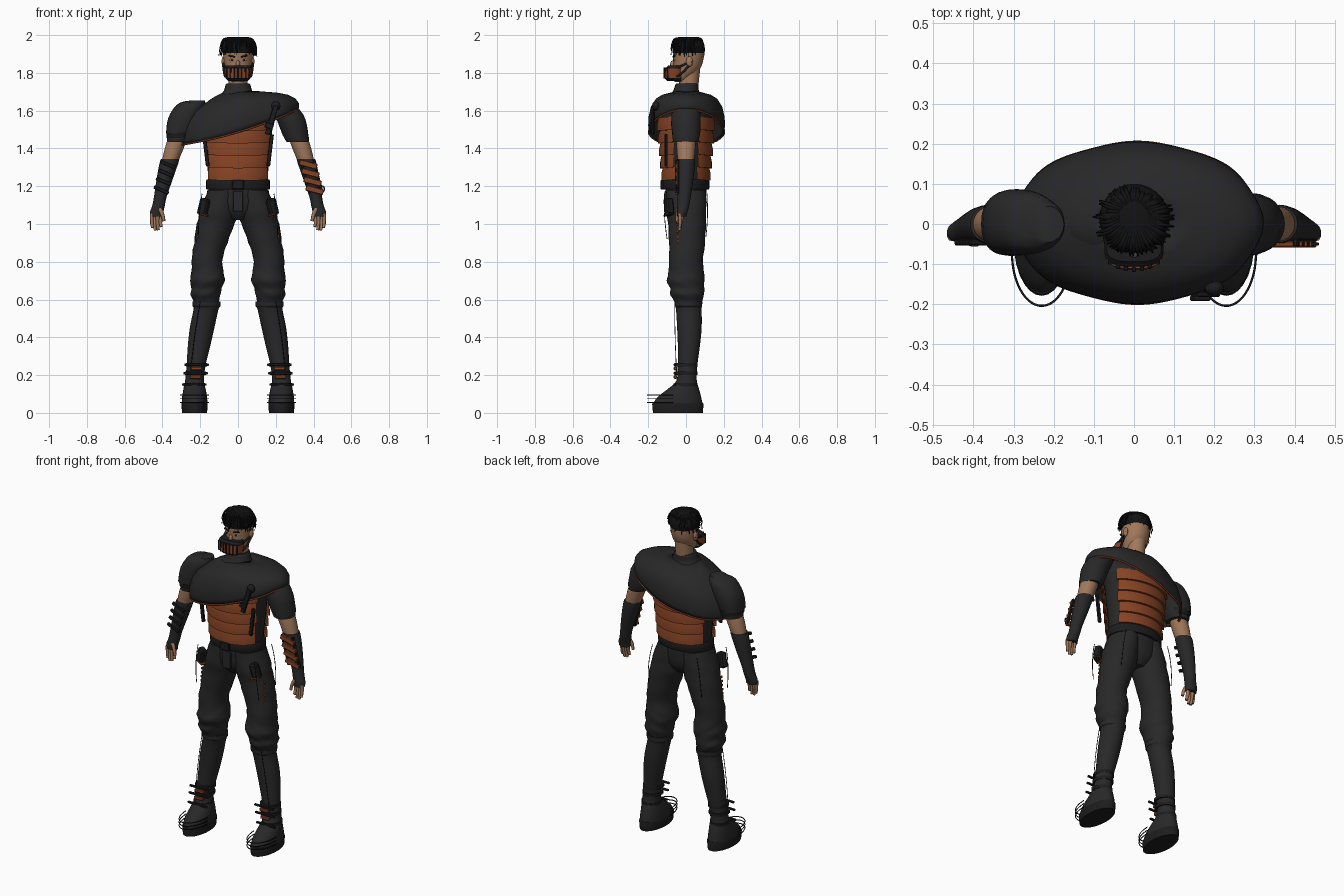
import bpy, bmesh, math, random
from math import sin, cos, pi, radians
from mathutils import Vector, Matrix

random.seed(4)
if "Cube" in bpy.data.objects:
    bpy.data.objects.remove(bpy.data.objects["Cube"])


def material(name, r, g, b):
    m = bpy.data.materials.new(name)
    m.use_nodes = True
    m.diffuse_color = (r, g, b, 1)
    node = next(n for n in m.node_tree.nodes if n.type == 'BSDF_PRINCIPLED')
    node.inputs["Base Color"].default_value = (r, g, b, 1)
    node.inputs["Roughness"].default_value = 0.8
    return m


CLOTH = material("black cloth", .021, .021, .022)
LEATHER = material("dark leather", .012, .012, .013)
HAIR = material("black hair", .006, .006, .006)
SKIN = material("skin", .36, .19, .105)
ORANGE = material("burnt orange", .24, .056, .018)
WHITE = material("eye white", .5, .47, .43)


def add(name, bm, mat, angle=40):
    bmesh.ops.recalc_face_normals(bm, faces=bm.faces)
    me = bpy.data.meshes.new(name)
    bm.to_mesh(me)
    bm.free()
    me.materials.append(mat)
    me.polygons.foreach_set("use_smooth", [True] * len(me.polygons))
    me.set_sharp_from_angle(angle=radians(angle))
    ob = bpy.data.objects.new(name, me)
    bpy.context.collection.objects.link(ob)
    return ob


def skin_rows(bm, rows, closed):
    """Bridge rows of points with quads."""
    vs = [[bm.verts.new(p) for p in row] for row in rows]
    n = len(vs[0])
    for a, b in zip(vs, vs[1:]):
        for i in range(n if closed else n - 1):
            j = (i + 1) % n
            bm.faces.new((a[i], a[j], b[j], b[i]))
    return vs


def smooth_rings(rings, steps):
    """Catmull-Rom interpolation of ring parameters."""
    r = [rings[0]] + list(rings) + [rings[-1]]
    out = []
    for a, b, c, d in zip(r, r[1:], r[2:], r[3:]):
        for k in range(steps):
            t = k / steps
            out.append([q + .5 * t * (s - p + t * (2 * p - 5 * q + 4 * s - u + t * (3 * (q - s) + u - p)))
                        for p, q, s, u in zip(a, b, c, d)])
    return out + [rings[-1]]


def loft(name, rings, mat, side=1, steps=3, n=28, box=1.0, fold=0):
    """Stack of level rings: z, centre x, centre y, radius x, radius y."""
    def point(z, cx, cy, rx, ry, a):
        f = 1 + fold * sin(75 * z + 2 * a) * sin(23 * z + 3 * a)
        c, s = cos(a), sin(a)
        c, s = math.copysign(abs(c) ** box, c), math.copysign(abs(s) ** box, s)
        return (side * (cx + rx * c * f), cy + ry * s * f, z)
    bm = bmesh.new()
    vs = skin_rows(bm, [[point(*r, 2 * pi * i / n) for i in range(n)]
                        for r in smooth_rings(rings, steps)], True)
    bm.faces.new(vs[0])
    bm.faces.new(vs[-1])
    return add(name, bm, mat)


def box(name, loc, size, mat, rot=(0, 0, 0)):
    bm = bmesh.new()
    bmesh.ops.create_cube(bm, size=1, matrix=Matrix.Diagonal((*size, 1)))
    bmesh.ops.bevel(bm, geom=bm.edges[:], offset=min(size) * .2, segments=1, affect='EDGES')
    ob = add(name, bm, mat, 30)
    ob.location, ob.rotation_euler = loc, rot
    return ob


def ball(name, loc, size, mat):
    bm = bmesh.new()
    bmesh.ops.create_uvsphere(bm, u_segments=16, v_segments=10, radius=1,
                              matrix=Matrix.Translation(loc) @ Matrix.Diagonal((*size, 1)))
    return add(name, bm, mat)


def tube(name, strands, radius, mat, tip=1.0, cyclic=False):
    """Round curves through points, tapering toward the tip."""
    cu = bpy.data.curves.new(name, 'CURVE')
    cu.dimensions, cu.bevel_depth, cu.bevel_resolution = '3D', radius, 1
    cu.resolution_u, cu.use_fill_caps = 4, True
    for pts in strands:
        sp = cu.splines.new('NURBS')
        sp.points.add(len(pts) - 1)
        for i, p in enumerate(pts):
            sp.points[i].co = (*p, 1)
            sp.points[i].radius = 1 + (tip - 1) * i / (len(pts) - 1)
        sp.order_u, sp.use_endpoint_u, sp.use_cyclic_u = 3, True, cyclic
    cu.materials.append(mat)
    ob = bpy.data.objects.new(name, cu)
    bpy.context.collection.objects.link(ob)
    return ob


# Torso, belt and pelvis
def torso_radius(z):
    t = (z - 1.2) / .35
    return .152 + .035 * t, .106 + .03 * t


loft("torso", [(z, 0, 0, *torso_radius(z)) for z in (1.18, 1.3, 1.4, 1.5)]
     + [(1.58, 0, 0, .2, .135), (1.65, 0, 0, .16, .1), (1.7, 0, 0, .07, .06)], CLOTH)
loft("pelvis", [(1.02, 0, 0, .05, .06), (1.08, 0, 0, .13, .1), (1.2, 0, 0, .16, .108)], CLOTH)
loft("belt", [(1.182, 0, 0, .166, .12), (1.19, 0, 0, .17, .124), (1.225, 0, 0, .17, .124),
              (1.235, 0, 0, .166, .12)], LEATHER, steps=1)
box("buckle", (0, -.125, 1.208), (.062, .02, .05), LEATHER)
box("fly_flap", (0, -.106, 1.12), (.055, .016, .11), CLOTH)

# Overlapping rib plates on chest and back
for label, turn in (("chest", -pi / 2), ("back", pi / 2)):
    for k in range(5):
        z0 = 1.235 + .066 * k
        rows = []
        for dz, grow in ((0, .006), (0, .022), (.035, .019), (.07, .008)):
            rx, ry = torso_radius(z0 + dz)
            rows.append([((rx + grow) * cos(turn + a), (ry + grow) * sin(turn + a),
                          z0 + dz - .012 * cos(a) + .006)
                         for a in [radians(64 - 2 * (k % 2)) * (i / 12 - 1) for i in range(25)]])
        bm = bmesh.new()
        skin_rows(bm, rows, False)
        add(f"{label}_plate_{k + 1}", bm, ORANGE)


# Slanted shoulder cape with trimmed hem
def cape_point(a, s, r, h):
    c = cos(a)
    hem = 1.488 + .093 * c + .025 * c * c
    f = r * (1 + .012 * s * cos(8 * a))
    return (.008 + .308 * f * c, .003 + .198 * f * sin(a),
            1.705 - (1.705 - hem) * h - .06 * max(0, -c) * sin(pi * s))


profile = [(.25, 0), (.45, .05), (.65, .1), (.82, .2), (.95, .4), (1.01, .65), (1.015, .85), (1, 1)]
loops = [2 * pi * i / 64 for i in range(64)]
bm = bmesh.new()
skin_rows(bm, [[cape_point(a, i / 7, *p) for a in loops] for i, p in enumerate(profile)], True)
cape = add("cape", bm, CLOTH, 60)
cape.modifiers.new("thickness", 'SOLIDIFY').thickness = .008
tube("cape_trim", [[cape_point(a, 1, 1.0, 1) for a in loops]], .005, ORANGE, cyclic=True)
loft("collar", [(1.68, 0, 0, .095, .085), (1.705, 0, 0, .075, .068), (1.735, 0, .005, .066, .062),
                (1.745, 0, .005, .06, .058)], CLOTH)
ball("cape_clip", (.2, -.16, 1.625), (.024, .02, .024), LEATHER)
box("cape_strap", (.178, -.175, 1.55), (.028, .014, .16), LEATHER, (0, radians(17), 0))
box("strap_buckle", (.165, -.185, 1.52), (.045, .014, .03), LEATHER, (0, radians(17), 0))

# Head, face and neck
loft("neck", [(1.68, 0, .01, .05, .05), (1.82, 0, .02, .05, .055)], SKIN)
loft("head", [(1.752, 0, -.03, .03, .03), (1.775, 0, -.018, .05, .05), (1.82, 0, .004, .068, .07),
              (1.87, 0, .012, .076, .08), (1.92, 0, .013, .078, .082), (1.96, 0, .013, .065, .068),
              (1.982, 0, .013, .03, .03)], SKIN)
ball("nose", (0, -.068, 1.845), (.011, .016, .022), SKIN)
for s, side in ((1, "left"), (-1, "right")):
    ball(f"{side}_ear", (s * .077, .018, 1.86), (.01, .018, .028), SKIN)
    ball(f"{side}_eye", (s * .032, -.0605, 1.868), (.014, .004, .006), WHITE)
    ball(f"{side}_iris", (s * .032, -.064, 1.868), (.006, .002, .006), HAIR)
    box(f"{side}_brow", (s * .033, -.064, 1.888), (.036, .008, .008), HAIR, (0, s * -.15, s * .25))

# Face mask with vertical bars and ear straps
loft("mask", [(1.758, 0, -.06, .052, .04), (1.77, 0, -.065, .066, .046), (1.828, 0, -.062, .074, .044),
              (1.84, 0, -.058, .068, .036)], LEATHER, steps=1, box=.7)
loft("mask_grille", [(1.774, 0, -.066, .067, .049), (1.824, 0, -.063, .074, .048)], ORANGE, steps=1, box=.7)
for k in range(7):
    x = .02 * (k - 3)
    box(f"mask_bar_{k + 1}", (x, -.113 + 5 * x * x, 1.799), (.009, .013, .06), LEATHER)
tube("mask_straps", [[(s * .068, -.05, z), (s * .076, -.01, z + .02), (s * .08, .03, 1.86)]
                     for s in (1, -1) for z in (1.78, 1.825)], .006, LEATHER)

# Hair cap and swept locks
loft("hair_cap", [(1.905, 0, .014, .08, .084), (1.93, 0, .014, .086, .086), (1.965, 0, .012, .078, .078),
                  (1.988, 0, .01, .04, .045)], HAIR)
locks = []
for k in range(150):
    a = random.uniform(0, 2 * pi)
    front = max(0, -sin(a))
    c, s, r = cos(a), sin(a), random.uniform(.8, 1.08)
    locks.append([(.02 * c, .025 + .02 * s, 1.978), (.06 * c, .01 + .06 * s, 1.99),
                  (.088 * c * r, .01 + .08 * s * r, 1.965),
                  (.095 * c * r, .01 + .084 * s * r, random.uniform(1.885, 1.93) + .01 * front)])
tube("hair_locks", locks, .0075, HAIR, tip=.25)

for s, side in ((1, "left"), (-1, "right")):
    # Legs and boots
    loft(f"{side}_trouser", [
        (1.18, .08, 0, .08, .105), (1.08, .1, 0, .098, .108), (1, .118, .005, .1, .1),
        (.9, .145, .005, .088, .095), (.8, .165, 0, .081, .09), (.74, .16, 0, .086, .095),
        (.7, .162, 0, .092, .1), (.66, .168, .005, .08, .09), (.63, .172, .005, .08, .09),
        (.6, .167, .01, .07, .078), (.57, .167, .012, .06, .065)], CLOTH, s, fold=.035)
    loft(f"{side}_boot", [
        (.59, .167, .013, .075, .074), (.565, .167, .013, .074, .072), (.55, .169, .015, .066, .068),
        (.45, .19, .018, .065, .065), (.35, .207, .015, .059, .058), (.25, .222, .008, .05, .052),
        (.17, .23, .003, .05, .054), (.13, .23, -.012, .058, .08), (.085, .23, -.035, .066, .115),
        (.05, .23, -.043, .068, .13)], CLOTH, s)
    loft(f"{side}_sole", [(0, .23, -.043, .066, .132), (.045, .23, -.043, .07, .136),
                          (.055, .23, -.043, .067, .132)], LEATHER, s, steps=1)
    for k, z in enumerate((.15, .21, .255)):
        cx = .232 - .12 * (z - .15)
        loft(f"{side}_boot_strap_{k + 1}", [(z - .009, cx, 0, .056, .062), (z + .009, cx, 0, .056, .062)],
             LEATHER, s, steps=1)
        box(f"{side}_shin_plate_{k + 1}", (s * cx, -.056, z - .02), (.06, .018, .02), ORANGE)
        box(f"{side}_boot_clasp_{k + 1}", (s * cx, -.06, z), (.13, .012, .012), LEATHER)
    tube(f"{side}_toe_wires", [[(s * (.23 + .075 * cos(a)), -.07 - .135 * sin(a), z)
                                for a in [pi * i / 12 for i in range(13)]]
                               for z in (.055, .075, .095)], .0028, LEATHER)
    tube(f"{side}_leg_wires", [
        [(s * .25, -.05, .22), (s * .235, -.06, .4), (s * .2, -.06, .59)],
        [(s * .19, -.115, 1.16), (s * .21, -.12, 1.05), (s * .21, -.1, .92)],
        [(s * .15, .11, 1.17), (s * .18, .12, 1.05), (s * .18, .105, .93)]], .002, LEATHER)

    # Hip pouch, thigh trim and harness strap
    box(f"{side}_pouch", (s * .182, -.09, 1.09), (.05, .04, .09), LEATHER, (0, s * -.25, s * .4))
    box(f"{side}_pouch_trim", (s * .182, -.09, 1.05), (.053, .043, .008), ORANGE, (0, s * -.25, s * .4))
    for k in range(5):
        z = 1.01 - .025 * k
        box(f"{side}_thigh_trim_{k + 1}", (s * (.21 + .06 * (1.01 - z)), -.044, z), (.008, .012, .014), ORANGE)
    box(f"{side}_harness", (s * .17, -.105, 1.39), (.02, .016, .17), LEATHER, (0, s * .12, 0))

    # Arms, gloves and hands
    loft(f"{side}_sleeve", [
        (1.655, .215, 0, .04, .045), (1.62, .245, 0, .07, .07), (1.55, .282, 0, .076, .078),
        (1.47, .305, 0, .068, .073), (1.435, .315, 0, .06, .066)], CLOTH, s, fold=.02)
    loft(f"{side}_arm", [(1.48, .31, 0, .05, .05), (1.4, .338, 0, .05, .049), (1.3, .37, 0, .04, .04)], SKIN, s)
    loft(f"{side}_glove", [
        (1.345, .358, 0, .044, .044), (1.335, .362, 0, .05, .048), (1.25, .385, -.003, .044, .044),
        (1.15, .41, -.01, .034, .036), (1.1, .42, -.015, .033, .033), (1.065, .43, -.02, .036, .028),
        (1.04, .43, -.022, .034, .024)], CLOTH, s)
    fingers = [[(s * x, -.02 - .012 * (k % 2), 1.055), (s * (x + .006), -.028, 1.015),
                (s * (x - .002), -.034, low)]
               for k, (x, low) in enumerate(((.408, .985), (.424, .968), (.44, .966), (.454, .98)))]
    tube(f"{side}_fingers", fingers, .0115, SKIN, tip=.7)
    tube(f"{side}_thumb", [[(s * .415, -.04, 1.08), (s * .395, -.05, 1.05), (s * .393, -.048, 1.015)]],
         .012, SKIN, tip=.7)

# Layered pad on the right shoulder
loft("shoulder_pad", [
    (1.65, .245, .005, .035, .04), (1.63, .258, .005, .068, .07), (1.56, .292, .005, .078, .082),
    (1.48, .315, 0, .066, .078)], CLOTH, -1, box=.85)
loft("shoulder_pad_cuff", [(1.455, .312, 0, .066, .074), (1.485, .306, 0, .073, .08)], LEATHER, -1, steps=1)

# Forearm guards: barred on the left, strapped on the right
tilt = radians(-15)
for k in range(4):
    z = 1.315 - .045 * k
    x = .372 + .25 * (1.315 - z)
    box(f"guard_bar_{k + 1}", (x, -.05, z), (.096, .016, .03), ORANGE, (0, -tilt, 0))
    box(f"glove_strap_{k + 1}", (-x, -.045, z), (.085, .016, .018), LEATHER, (0, .4, 0))
for dx in (-.035, .035):
    box("guard_rail", (.39 + dx, -.046, 1.25), (.012, .02, .18), LEATHER, (0, tilt, 0))
tube("guard_ring", [[(.44 + .018 * cos(a), -.05, 1.185 + .018 * sin(a))
                     for a in [2 * pi * i / 12 for i in range(12)]]], .004, LEATHER, cyclic=True)
